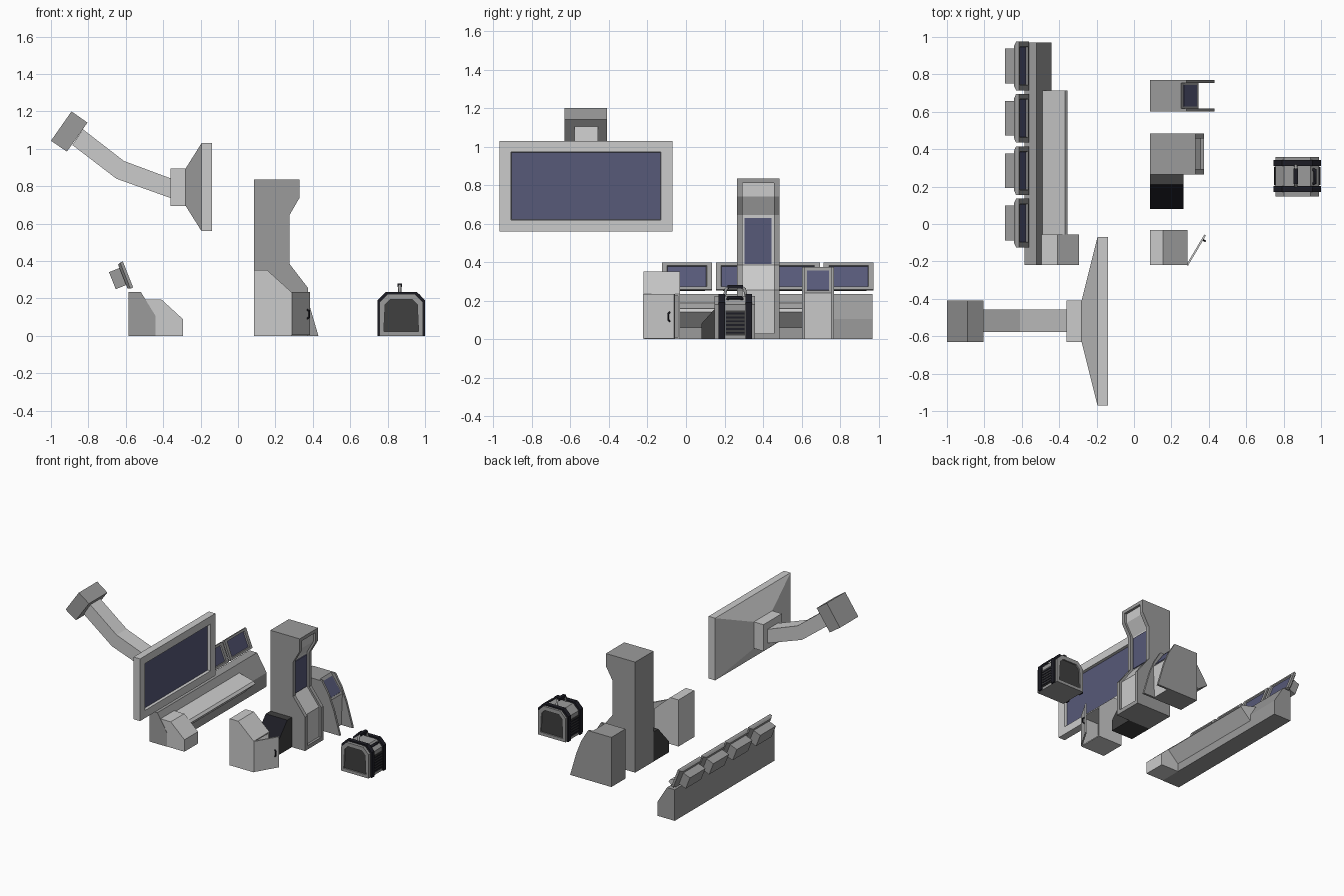
import bpy, bmesh, math
from mathutils import Matrix, Vector

cube = bpy.data.objects.get("Cube")
if cube:
    bpy.data.objects.remove(cube, do_unlink=True)


def material(name, r, g, b):
    m = bpy.data.materials.new(name)
    m.use_nodes = True
    m.diffuse_color = (r, g, b, 1)
    m.node_tree.nodes["Principled BSDF"].inputs["Base Color"].default_value = (r, g, b, 1)
    return m


LIGHT = material("light grey", 0.6, 0.6, 0.6)
MID = material("mid grey", 0.33, 0.33, 0.33)
DARK = material("dark grey", 0.05, 0.05, 0.05)
BLACK = material("black", 0.012, 0.012, 0.018)
SCREEN = material("screen blue", 0.095, 0.1, 0.19)


def finish(name, bm, mats):
    bmesh.ops.recalc_face_normals(bm, faces=bm.faces)
    me = bpy.data.meshes.new(name)
    bm.to_mesh(me)
    bm.free()
    for m in mats:
        me.materials.append(m)
    ob = bpy.data.objects.new(name, me)
    bpy.context.collection.objects.link(ob)
    return ob


def prism(name, pts, a, b, mats, axis="y", rule=None, inset=None):
    """Extrude a profile from a to b; inset = (face test, border, depth)."""
    place = {"x": lambda p: (a, *p), "y": lambda p: (p[0], a, p[1]), "z": lambda p: (*p, a)}
    step = {"x": (b - a, 0, 0), "y": (0, b - a, 0), "z": (0, 0, b - a)}
    bm = bmesh.new()
    face = bm.faces.new([bm.verts.new(place[axis](p)) for p in pts])
    out = bmesh.ops.extrude_face_region(bm, geom=[face], use_keep_orig=True)
    moved = [v for v in out["geom"] if isinstance(v, bmesh.types.BMVert)]
    bmesh.ops.translate(bm, verts=moved, vec=step[axis])
    bmesh.ops.recalc_face_normals(bm, faces=bm.faces)
    bm.normal_update()
    if rule:
        for f in bm.faces:
            f.material_index = int(rule(f.normal))
    if inset:
        test, border, depth = inset
        chosen = [f for f in bm.faces if test(f.normal)]
        bmesh.ops.inset_individual(bm, faces=chosen, thickness=border)
        for f in chosen:
            push = f.normal * -depth
            wall = bmesh.ops.extrude_discrete_faces(bm, faces=[f])["faces"][0]
            wall.material_index = 1
            bmesh.ops.translate(bm, verts=wall.verts, vec=push)
    return finish(name, bm, mats)


def box(name, x0, x1, y0, y1, z0, z1, mat):
    return prism(name, [(x0, z0), (x1, z0), (x1, z1), (x0, z1)], y0, y1, [mat])


def display(name, rings, mats, loc, tilt=0):
    """Loft rectangles (x, half width, half height); the last one is the screen."""
    bm = bmesh.new()
    loops = [[bm.verts.new((x, sy * w, sz * h)) for sy, sz in ((-1, -1), (1, -1), (1, 1), (-1, 1))]
             for x, w, h in rings]
    for p, q in zip(loops, loops[1:]):
        for i in range(4):
            j = (i + 1) % 4
            bm.faces.new((p[i], p[j], q[j], q[i]))
    bm.faces.new(loops[0])
    bm.faces.new(loops[-1]).material_index = 1
    bm.transform(Matrix.Translation(loc) @ Matrix.Rotation(-tilt, 4, "Y"))
    return finish(name, bm, mats)


def tube(name, pts, radius, mat):
    cu = bpy.data.curves.new(name, "CURVE")
    cu.dimensions = "3D"
    cu.bevel_depth = radius
    cu.bevel_resolution = 1
    cu.use_fill_caps = True
    sp = cu.splines.new("POLY")
    sp.points.add(len(pts) - 1)
    for s, p in zip(sp.points, pts):
        s.co = (*p, 1)
    cu.materials.append(mat)
    ob = bpy.data.objects.new(name, cu)
    bpy.context.collection.objects.link(ob)


# Large wall display on a bent arm
display("wall_display", [(-.36, .11, .1), (-.28, .11, .1), (-.195, .45, .235), (-.14, .45, .235),
                         (-.14, .39, .177), (-.16, .387, .174)], [LIGHT, SCREEN], (0, -.52, .795))
prism("display_arm", [(-.355, .735), (-.355, .84), (-.61, .935), (-.83, 1.105), (-.885, 1.02), (-.65, .84)],
      -.578, -.458, [LIGHT])
prism("arm_mount", [(-.89, 1.2), (-.805, 1.14), (-.915, .985), (-1, 1.043)], -.63, -.41, [MID])

# Long console with shelf and end block
prism("console_back", [(-.585, 0), (-.585, .235), (-.52, .235), (-.44, .105), (-.44, 0)], -.22, .97, [MID])
prism("console_shelf", [(-.49, .187), (-.37, .158), (-.355, .14), (-.44, .06)], -.056, .715, [LIGHT])
prism("console_end", [(-.52, 0), (-.52, .195), (-.41, .195), (-.295, .09), (-.295, 0)], -.218, -.056, [LIGHT])
for i in range(4):
    display(f"console_monitor_{i + 1}",
            [(-.09, .093, .049), (-.03, .093, .049), (-.03, .108, .068), (-.016, .13, .075), (0, .13, .075),
             (0, .103, .059), (-.01, .1, .056)], [MID, SCREEN], (-.588, .005 + .28 * i, .328), .375)

# Tall kiosk: recessed light front between two side cheeks
front = [(.33, .835), (.33, .74), (.275, .645), (.275, .385), (.375, .255), (.375, 0)]
back = [(.085, 0), (.085, .835)]
for side, y in (("right", .265), ("left", .457)):
    prism(f"kiosk_cheek_{side}", back + front, y, y + .028, [MID])
prism("kiosk_core", back + [(x - .018, z) for x, z in front], .293, .457, [MID, LIGHT],
      rule=lambda n: n.x > .3)
box("kiosk_top_lip", .3, .33, .293, .457, .81, .835, MID)
box("kiosk_bottom_lip", .34, .375, .293, .457, 0, .03, MID)
box("kiosk_screen", .25, .264, .305, .445, .39, .63, SCREEN)

# Small terminal with thin side walls
wall = [(.085, 0), (.085, .375), (.28, .375), (.335, .285), (.377, .18), (.43, 0)]
for side, y in (("right", .602), ("left", .754)):
    prism(f"terminal_wall_{side}", wall, y, y + .016, [MID])
prism("terminal_core", [(.085, 0), (.085, .375), (.25, .375), (.345, .24), (.335, 0)], .618, .754,
      [MID, LIGHT], rule=lambda n: n.x > .9)
prism("terminal_screen", [(.262, .351), (.266, .357), (.338, .255), (.334, .249)], .628, .744, [SCREEN])

# Dark bin with a sloping front
prism("bin", [(.08, 0), (.08, .08), (.21, .225), (.27, .225), (.27, 0)], .085, .265,
      [DARK, BLACK], axis="x", rule=lambda n: n.y < -.3)

# Front cabinet with open door
prism("cabinet", [(.085, 0), (.085, .352), (.155, .352), (.285, .235), (.285, 0)], -.22, -.032,
      [LIGHT, MID], inset=(lambda n: n.x > .95, .012, .14))
hinge, along, out = Vector((.28, -.218)), Vector((.51, .86)), Vector((.86, -.51))
corners = [hinge, hinge + along * .188, hinge + along * .188 + out * .01, hinge + out * .01]
prism("cabinet_door", [tuple(c) for c in corners], .004, .235, [LIGHT], axis="z")
grip = hinge + along * .16
path = [(.008, .092), (.022, .1), (.022, .132), (.008, .14)]
tube("door_handle", [(*(grip + out * d), z) for d, z in path], .005, BLACK)


# Portable generator
def arch(x0, x1, top, cut):
    return [(x0, 0), (x0, top - cut), (x0 + cut, top), (x1 - cut, top), (x1, top - cut), (x1, 0)]


prism("generator_body", arch(.757, .988, .225, .045), .148, .358, [MID, DARK],
      inset=(lambda n: abs(n.y) > .9, .032, .01))
for side, y in (("front", .17), ("back", .31)):
    prism(f"generator_band_{side}", arch(.745, 1, .235, .045), y, y + .032, [BLACK])
for side, x in (("right", .752), ("left", .985)):
    box(f"vent_panel_{side}", x, x + .008, .205, .307, .02, .15, DARK)
    for k in range(6):
        z = .028 + .02 * k
        box(f"vent_slat_{side}_{k + 1}", x - .003, x + .011, .208, .304, z, z + .01, BLACK)
tube("generator_handle", [(.865, .2, .225), (.865, .208, .26), (.865, .222, .27), (.865, .29, .27),
                          (.865, .304, .26), (.865, .312, .225)], .009, MID)
box("handle_grip", .854, .876, .215, .297, .262, .28, BLACK)
tube("side_handle", [(.955, .215, .205), (.968, .222, .215), (.968, .285, .215), (.955, .292, .205)], .009, BLACK)
